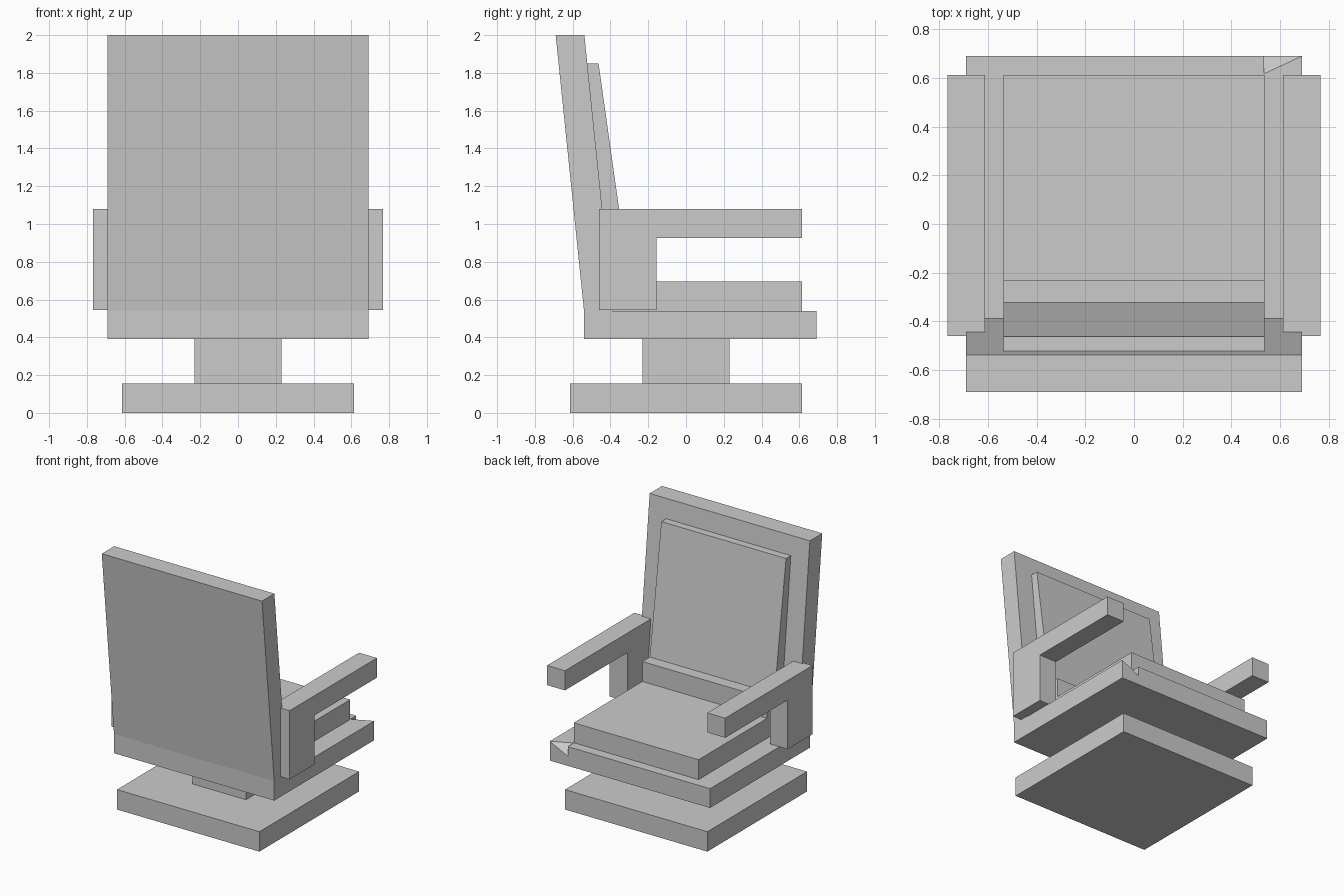
import bpy
import bmesh

if "Cube" in bpy.data.objects:
    bpy.data.objects.remove(bpy.data.objects["Cube"])


def prism(name, profile, x0, x1):
    """Extrude a (y, z) outline from x0 to x1."""
    bm = bmesh.new()
    face = bm.faces.new([bm.verts.new((x0, y, z)) for y, z in profile])
    ext = bmesh.ops.extrude_face_region(bm, geom=[face])
    verts = [v for v in ext["geom"] if isinstance(v, bmesh.types.BMVert)]
    bmesh.ops.translate(bm, verts=verts, vec=(x1 - x0, 0, 0))
    return finish(name, bm)


def finish(name, bm):
    bmesh.ops.recalc_face_normals(bm, faces=bm.faces)
    mesh = bpy.data.meshes.new(name)
    bm.to_mesh(mesh)
    bm.free()
    obj = bpy.data.objects.new(name, mesh)
    bpy.context.collection.objects.link(obj)
    return obj


def box(name, half_x, y0, y1, z0, z1):
    return prism(name, [(y0, z0), (y1, z0), (y1, z1), (y0, z1)], -half_x, half_x)


# Pedestal
box("base", 0.613, -0.613, 0.613, 0.0, 0.155)
box("post", 0.23, -0.23, 0.23, 0.155, 0.39)

# Seat slab and cushions
seat = box("seat", 0.69, -0.54, 0.69, 0.39, 0.54)
box("seat_cushion", 0.537, -0.39, 0.613, 0.54, 0.695)
box("lumbar_cushion", 0.537, -0.42, -0.23, 0.695, 0.85)

# Small chipped corner on the seat slab
bm = bmesh.new()
for co in ((0.535, 0.70, 0.55), (0.69, 0.69, 0.54),
           (0.535, 0.613, 0.545), (0.535, 0.695, 0.46)):
    bm.verts.new(co)
bmesh.ops.convex_hull(bm, input=bm.verts)
chip = finish("chip_cutter", bm)
chip.hide_render = True
chip.hide_set(True)
cut = seat.modifiers.new("chip", "BOOLEAN")
cut.operation = "DIFFERENCE"
cut.solver = "EXACT"
cut.object = chip

# Leaning back panel and its pad
prism("back_panel", [(-0.54, 0.54), (-0.388, 0.54), (-0.538, 2.0), (-0.69, 2.0)],
      -0.69, 0.69)
prism("back_pad", [(-0.42, 0.85), (-0.322, 0.85), (-0.463, 1.85), (-0.523, 1.85)],
      -0.537, 0.537)

# Armrests: upright and bar in one outline
arm = [(-0.46, 0.545), (-0.155, 0.545), (-0.155, 0.927),
       (0.613, 0.927), (0.613, 1.08), (-0.46, 1.08)]
for side, name in ((1, "right_arm"), (-1, "left_arm")):
    prism(name, arm, side * 0.613, side * 0.767)
